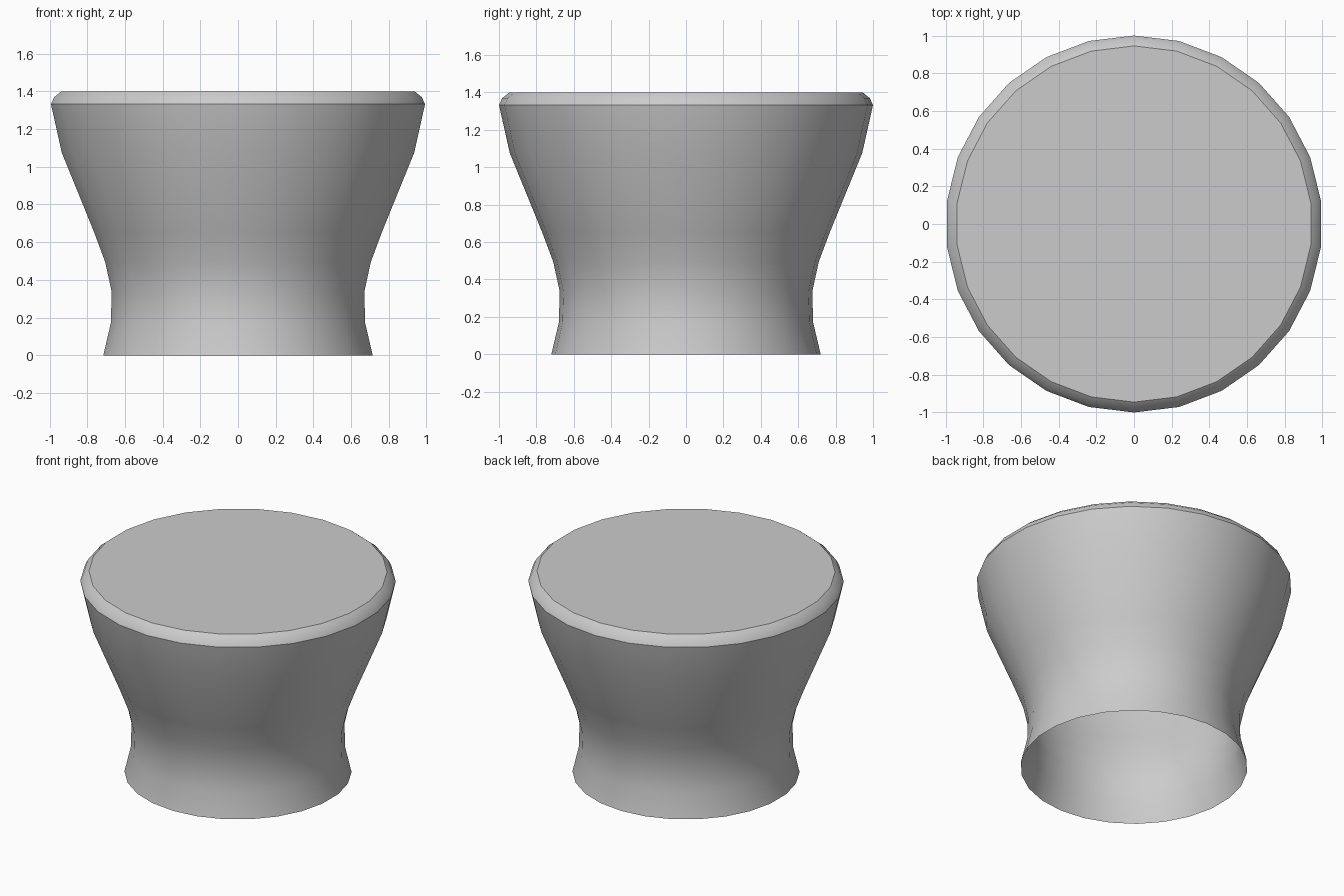
import bpy, bmesh, math

if "Cube" in bpy.data.objects:
    bpy.data.objects.remove(bpy.data.objects["Cube"])

SIDES = 26
# (radius, height) from the open foot up to the rim of the flat top
PROFILE = [(0.72, 0), (0.68, 0.17), (0.675, 0.335), (0.71, 0.495), (0.77, 0.655),
           (0.942, 1.075), (1.0, 1.333), (0.982, 1.37), (0.945, 1.4)]

bm = bmesh.new()
# Rings of the turned body, with a corner on the y axis
rings = []
for r, z in PROFILE:
    ring = []
    for i in range(SIDES):
        a = math.pi / 2 + i * math.tau / SIDES
        ring.append(bm.verts.new((r * math.cos(a), r * math.sin(a), z)))
    rings.append(ring)

# Side walls
for low, high in zip(rings, rings[1:]):
    for i in range(SIDES):
        j = (i + 1) % SIDES
        bm.faces.new((low[i], low[j], high[j], high[i]))

# Flat top; the bottom stays open
bm.faces.new(rings[-1])

mesh = bpy.data.meshes.new("flared_stool_body")
bm.to_mesh(mesh)
bm.free()
body = bpy.data.objects.new("flared_stool_body", mesh)
bpy.context.collection.objects.link(body)

# Smooth walls, sharp rim edges
bpy.context.view_layer.objects.active = body
body.select_set(True)
bpy.ops.object.shade_smooth_by_angle(angle=math.radians(30))
